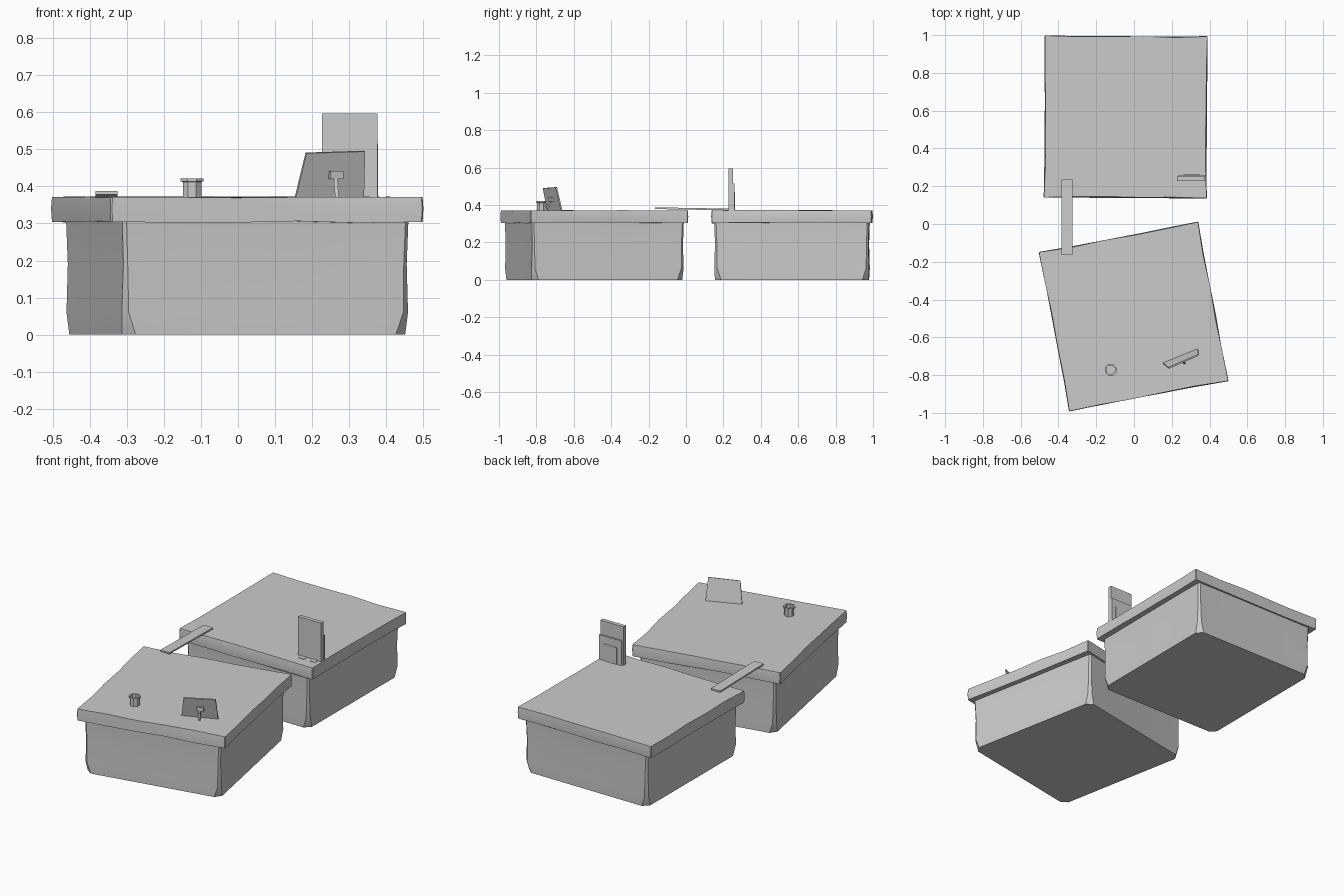
import bpy, bmesh, math, random
from mathutils import Vector, Matrix

if "Cube" in bpy.data.objects:
    bpy.data.objects.remove(bpy.data.objects["Cube"])

random.seed(4)


def finish(name, bm, matrix=None, smooth=False):
    bmesh.ops.recalc_face_normals(bm, faces=bm.faces[:])
    mesh = bpy.data.meshes.new(name)
    bm.to_mesh(mesh)
    bm.free()
    ob = bpy.data.objects.new(name, mesh)
    bpy.context.collection.objects.link(ob)
    if matrix:
        ob.matrix_world = matrix
    if smooth:
        bpy.ops.object.select_all(action='DESELECT')
        ob.select_set(True)
        bpy.context.view_layer.objects.active = ob
        bpy.ops.object.shade_smooth_by_angle(angle=math.radians(30))
    return ob


def loft(bm, rings, close=True):
    """Skin a stack of equal-length point rings; cap or join the ends."""
    vs = [[bm.verts.new(p) for p in r] for r in rings]
    n = len(vs[0])
    pairs = list(zip(vs, vs[1:])) + ([] if close else [(vs[-1], vs[0])])
    for a, b in pairs:
        for i in range(n):
            j = (i + 1) % n
            bm.faces.new((a[i], a[j], b[j], b[i]))
    if close:
        bm.faces.new(vs[0][::-1])
        bm.faces.new(vs[-1])


def ring(hx, hy, z, chamfer, rough=0.0, rough_z=0.0, steps=5):
    """Chamfered rectangle with slightly worn sides."""
    corners = []
    for sx, sy in ((-1, -1), (1, -1), (1, 1), (-1, 1)):
        a = Vector((sx * hx, sy * (hy - chamfer), z))
        b = Vector((sx * (hx - chamfer), sy * hy, z))
        corners += [a, b] if sx * sy > 0 else [b, a]
    pts = []
    for i in range(0, 8, 2):
        pts.append(corners[i])
        a, b = corners[i + 1], corners[(i + 2) % 8]
        inward = Vector((-(b - a).y, (b - a).x, 0)).normalized()
        for k in range(steps + 1):
            p = a.lerp(b, k / steps)
            if 0 < k < steps:
                p += inward * random.uniform(0, rough)
                p.z += random.uniform(-rough_z, rough_z)
            pts.append(p)
        pts.append(b)
        pts.pop()
    # drop the doubled chamfer starts
    out = []
    for p in pts:
        if not out or (p - out[-1]).length > 1e-5:
            out.append(p)
    if (out[0] - out[-1]).length < 1e-5:
        out.pop()
    return out


def block(prefix, x, y, angle, hx, hy):
    m = Matrix.Translation((x, y, 0)) @ Matrix.Rotation(math.radians(angle), 4, 'Z')
    bm = bmesh.new()
    bx, by = hx - 0.035, hy - 0.014
    loft(bm, [ring(bx - 0.004, by - 0.004, 0, 0.032),
              ring(bx, by, 0.06, 0.016, 0.004),
              ring(bx - 0.004, by - 0.004, 0.19, 0.010, 0.003),
              ring(bx, by, 0.31, 0.010)])
    finish(prefix + "_base", bm, m, True)
    bm = bmesh.new()
    loft(bm, [ring(hx, hy, 0.304, 0.004, 0.006, 0.003),
              ring(hx + 0.002, hy + 0.002, 0.34, 0.004, 0.004),
              ring(hx, hy, 0.371, 0.004, 0.007, 0.002)])
    finish(prefix + "_top_slab", bm, m, True)


def box(name, x0, x1, y0, y1, z0, z1, matrix=None):
    bm = bmesh.new()
    loft(bm, [[(x0, y0, z), (x1, y0, z), (x1, y1, z), (x0, y1, z)] for z in (z0, z1)])
    return finish(name, bm, matrix)


# Two stone tables, the front one turned
block("front_table", -0.002, -0.49, 10.8, 0.428, 0.428)
block("back_table", -0.044, 0.567, -0.3, 0.430, 0.428)

# Plank bridging the gap
m = Matrix.Translation((-0.355, 0.035, 0.379)) @ Matrix.Rotation(math.radians(-1), 4, 'X')
box("bridge_plank", -0.03, 0.03, -0.2, 0.2, -0.004, 0.005, m)

# Upright board with a backing plate and two small flat tabs
box("upright_board", 0.227, 0.376, 0.228, 0.251, 0.368, 0.596)
box("backing_plate", 0.235, 0.378, 0.251, 0.260, 0.368, 0.515)
box("backing_inset", 0.263, 0.350, 0.260, 0.2625, 0.368, 0.47)
for i, x in enumerate((0.25, 0.32)):
    box(f"board_tab_{i + 1}", x, x + 0.035, 0.2, 0.228, 0.368, 0.3735)

# Octagonal hollow cup with a rim
bm = bmesh.new()
profile = ((0.0, 0.368), (0.027, 0.368), (0.027, 0.412), (0.033, 0.413),
           (0.033, 0.421), (0.024, 0.421), (0.024, 0.376))
loft(bm, [[(-0.124 + max(r, 0.0005) * math.cos(math.tau * (i + .5) / 8),
            -0.772 + max(r, 0.0005) * math.sin(math.tau * (i + .5) / 8), z)
           for i in range(8)] for r, z in profile])
finish("cup", bm)

# Leaning tapered picture panel
bm = bmesh.new()
front = [Vector(p) for p in ((0.156, -0.742, 0.369), (0.340, -0.668, 0.369),
                             (0.343, -0.697, 0.494), (0.185, -0.766, 0.489))]
normal = (front[1] - front[0]).cross(front[3] - front[0]).normalized()
loft(bm, [front, [p - normal * 0.008 for p in front]])
finish("picture_panel", bm)

# Panel prop: hinge block and slim leg
m = Matrix.Translation((0.264, -0.722, 0.431)) @ Matrix.Rotation(math.radians(22), 4, 'Z')
box("prop_hinge", -0.019, 0.019, -0.008, 0.012, -0.011, 0.010, m)
bm = bmesh.new()
loft(bm, [[(x + a, y + b, z) for a, b in ((-.005, -.004), (.005, -.004), (.005, .004), (-.005, .004))]
          for x, y, z in ((0.267, -0.739, 0.369), (0.263, -0.725, 0.425))])
finish("prop_leg", bm)
